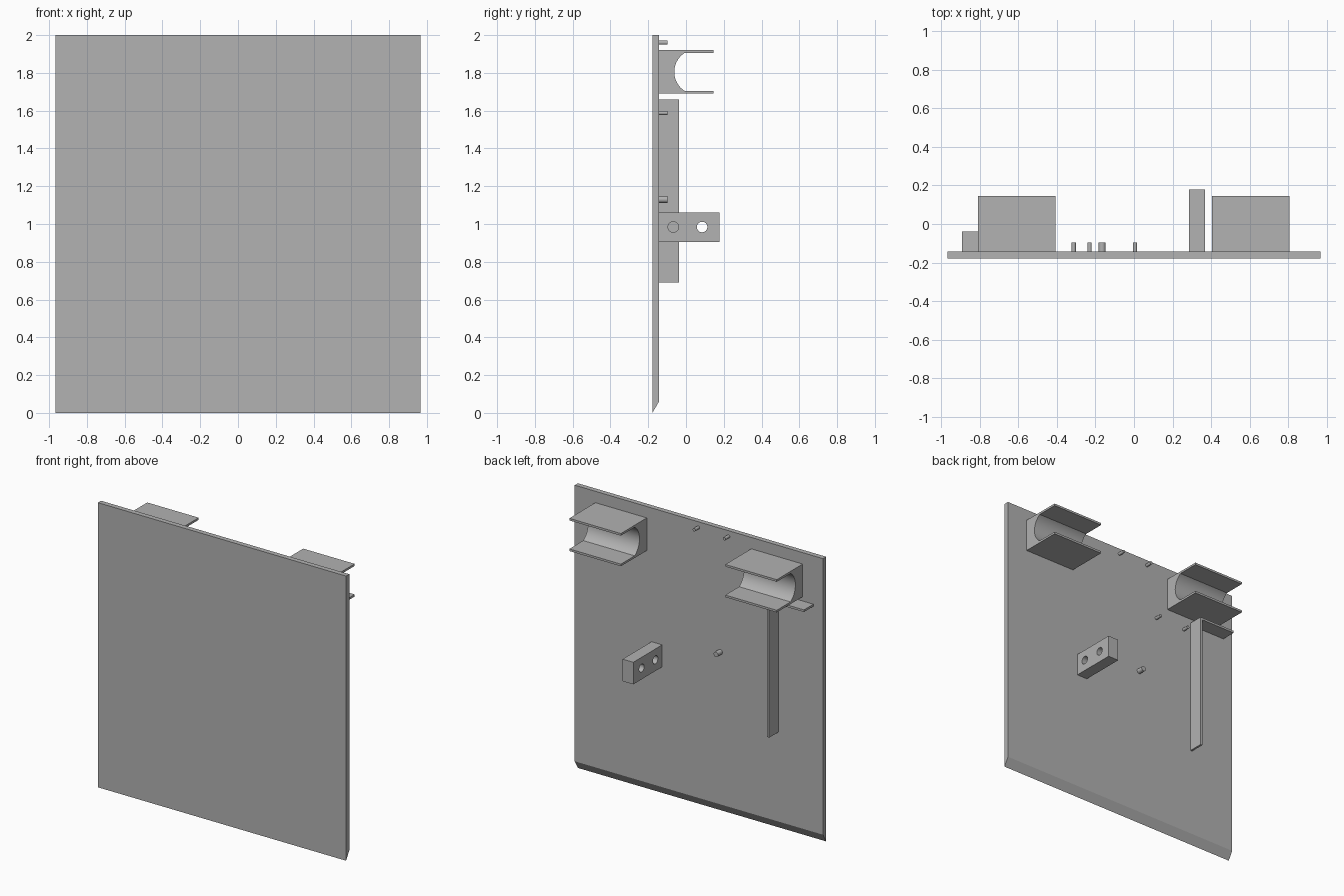
import bpy, bmesh, math
from mathutils import Matrix

cube = bpy.data.objects.get("Cube")
if cube:
    bpy.data.objects.remove(cube, do_unlink=True)

grey = bpy.data.materials.new("plain grey")
grey.use_nodes = True
colour = (0.445, 0.445, 0.445, 1)
grey.diffuse_color = colour
grey.node_tree.nodes["Principled BSDF"].inputs["Base Color"].default_value = colour

BACK = -0.143   # rear surface of the panel


def finish(name, bm):
    bmesh.ops.recalc_face_normals(bm, faces=bm.faces)
    mesh = bpy.data.meshes.new(name)
    bm.to_mesh(mesh)
    bm.free()
    mesh.materials.append(grey)
    obj = bpy.data.objects.new(name, mesh)
    bpy.context.collection.objects.link(obj)
    return obj


def prism(name, profile, x0, x1):
    """Extrude a (y, z) profile along x."""
    bm = bmesh.new()
    face = bm.faces.new([bm.verts.new((x0, y, z)) for y, z in profile])
    ext = bmesh.ops.extrude_face_region(bm, geom=[face])
    verts = [v for v in ext["geom"] if isinstance(v, bmesh.types.BMVert)]
    bmesh.ops.translate(bm, verts=verts, vec=(x1 - x0, 0, 0))
    return finish(name, bm)


def box(name, x0, x1, y0, y1, z0, z1):
    return prism(name, [(y0, z0), (y1, z0), (y1, z1), (y0, z1)], x0, x1)


def cylinder(name, radius, length, centre, axis):
    bm = bmesh.new()
    bmesh.ops.create_cone(bm, cap_ends=True, segments=32, radius1=radius,
                          radius2=radius, depth=length)
    turn = Matrix.Rotation(math.pi / 2, 4, axis)
    bmesh.ops.transform(bm, matrix=Matrix.Translation(centre) @ turn, verts=bm.verts)
    return finish(name, bm)


def smooth(obj):
    bpy.ops.object.select_all(action='DESELECT')
    obj.select_set(True)
    bpy.context.view_layer.objects.active = obj
    bpy.ops.object.shade_smooth_by_angle(angle=math.radians(30))


# Panel with a sloped lower edge
prism("panel", [(-0.178, 0), (BACK, 0.06), (BACK, 2), (-0.178, 2)], -0.965, 0.965)

# Two clips: a block with a round channel and two long lips
mid, gap, radius, depth = 1.805, 0.1, 0.12, -0.062
half = math.asin(gap / radius)
arc = []
for i in range(25):
    a = half - 2 * half * i / 24
    arc.append((depth + radius - radius * math.cos(a), mid + radius * math.sin(a)))
low, high, lip = mid - 0.115, mid + 0.115, 0.145
clip_profile = ([(BACK, low), (BACK, high), (lip, high), (lip, mid + gap)]
                + arc + [(lip, mid - gap), (lip, low)])
for side, x in (("left", 0.605), ("right", -0.607)):
    smooth(prism(side + "_clip", clip_profile, x - 0.2, x + 0.2))

# Angle bracket: long upright rib and short shelf
box("bracket_rib", -0.62, -0.605, BACK, -0.038, 0.69, 1.66)
box("bracket_shelf", -0.89, -0.62, BACK, -0.038, 1.645, 1.66)

# Pivot block with two cross holes
block = box("pivot_block", 0.285, 0.368, BACK, 0.178, 0.905, 1.06)
for y in (-0.067, 0.085):
    cutter = cylinder("hole_cutter", 0.028, 0.3, (0.326, y, 0.984), 'Y')
    cutter.hide_render = True
    hole = block.modifiers.new("hole", 'BOOLEAN')
    hole.operation = 'DIFFERENCE'
    hole.solver = 'EXACT'
    hole.object = cutter
    bpy.context.view_layer.objects.active = block
    bpy.ops.object.modifier_apply(modifier=hole.name)
    bpy.data.objects.remove(cutter, do_unlink=True)
smooth(block)

# Pins standing on the rear surface
pins = [(0.005, 1.96, 0.011), (-0.23, 1.96, 0.011), (-0.312, 1.588, 0.011),
        (-0.547, 1.588, 0.011), (-0.165, 1.13, 0.018)]
for i, (x, z, r) in enumerate(pins):
    smooth(cylinder(f"pin_{i + 1}", r, 0.047, (x, BACK + 0.0225, z), 'X'))
